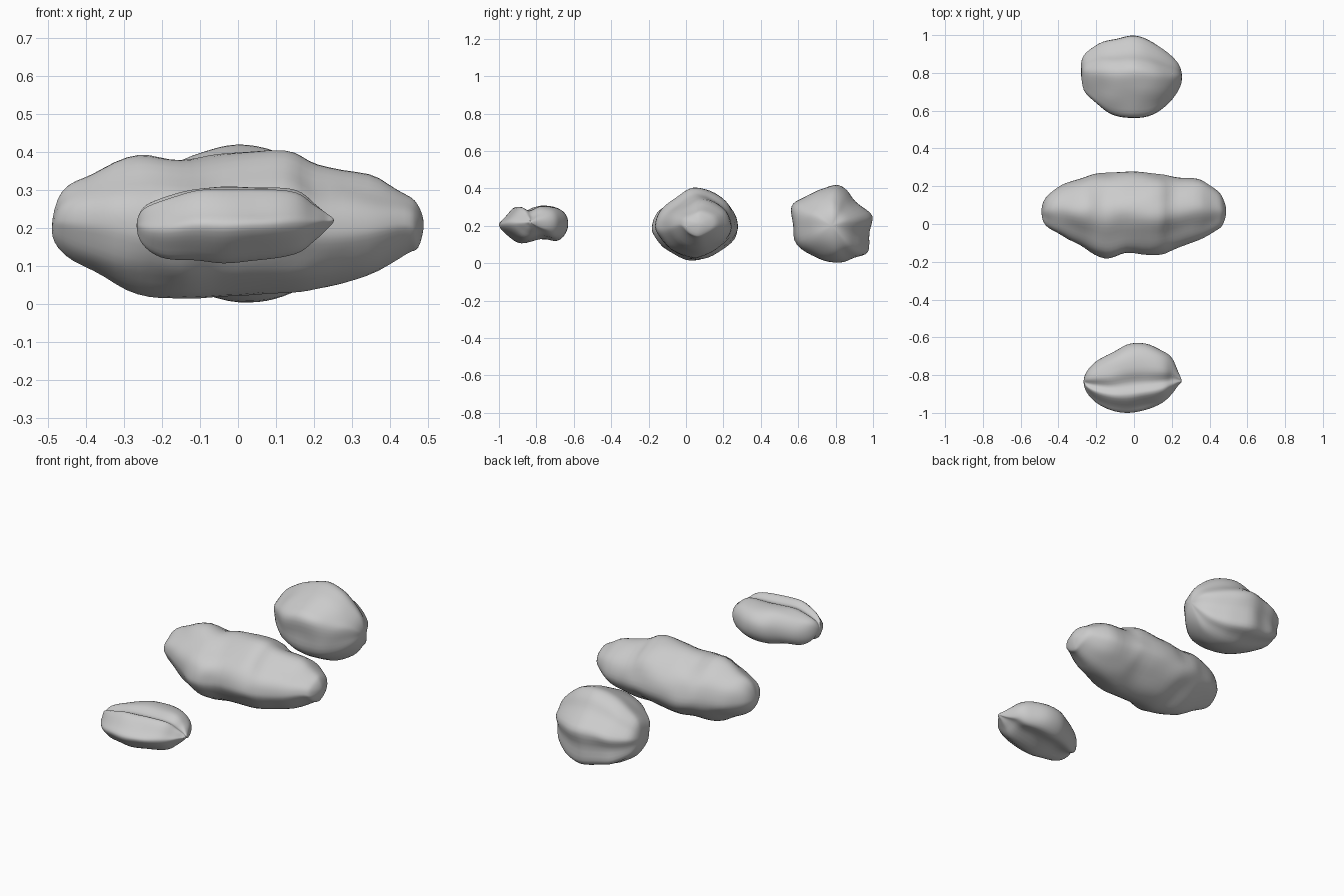
import bpy, bmesh
from mathutils import Vector, noise


def spline(a, b, c, d, t):
    # Catmull-Rom blend of four number tuples
    return [0.5 * (2 * q + (r - p) * t + (2 * p - 5 * q + 4 * r - s) * t * t
                   + (3 * q - p - 3 * r + s) * t ** 3)
            for p, q, r, s in zip(a, b, c, d)]


def closed_outline(points, steps=4):
    # Smooth closed loop, scaled to the -1..1 square
    n = len(points)
    pts = [spline(*(points[(i + k) % n] for k in (-1, 0, 1, 2)), j / steps)
           for i in range(n) for j in range(steps)]
    for axis in (0, 1):
        lo, hi = min(p[axis] for p in pts), max(p[axis] for p in pts)
        for p in pts:
            p[axis] = 2 * (p[axis] - lo) / (hi - lo) - 1
    return pts


def rock(name, outline, stations, bump, steps=4):
    # Loft the outline along x; each station is (x, y min, y max, z min, z max)
    section = closed_outline(outline)

    def phantom(s):  # mirrored station beyond a tip, makes the tip round
        return (s[0], s[2], s[1], s[4], s[3])
    st = [phantom(stations[1])] + stations + [phantom(stations[-2])]
    rows = [spline(*st[i:i + 4], j / steps)
            for i in range(len(st) - 3) for j in range(steps)][1:]
    bm = bmesh.new()

    def vert(x, y, z):
        p = Vector((x, y, z))
        return bm.verts.new(p + bump * noise.noise_vector(p * 9))
    rings = [[vert(x, (y0 + y1) / 2 + u * (y1 - y0) / 2,
                   (z0 + z1) / 2 + v * (z1 - z0) / 2) for u, v in section]
             for x, y0, y1, z0, z1 in rows]
    n = len(section)
    for a, b in zip(rings, rings[1:]):
        for i in range(n):
            bm.faces.new((a[i], a[(i + 1) % n], b[(i + 1) % n], b[i]))
    for tip, ring in ((stations[0], rings[0]), (stations[-1], rings[-1])):
        v = vert(tip[0], tip[1], tip[3])
        for i in range(n):
            bm.faces.new((v, ring[i], ring[(i + 1) % n]))
    bmesh.ops.recalc_face_normals(bm, faces=bm.faces)
    for f in bm.faces:
        f.smooth = True
    mesh = bpy.data.meshes.new(name)
    bm.to_mesh(mesh)
    bm.free()
    bpy.context.collection.objects.link(bpy.data.objects.new(name, mesh))


# Long boulder in the middle
rock("long_rock",
     [(-.19, .22), (-.16, .29), (-.08, .35), (.03, .41), (.13, .39), (.24, .31),
      (.28, .2), (.24, .12), (.14, .05), (.03, .015), (-.1, .07), (-.18, .16)],
     [(-.49, .06, .06, .21, .21), (-.465, -.01, .14, .145, .295),
      (-.38, -.065, .21, .085, .345), (-.26, -.13, .25, .025, .39),
      (-.15, -.185, .27, .015, .38), (-.04, -.158, .28, .015, .393),
      (.12, -.163, .265, .027, .405), (.21, -.135, .25, .035, .363),
      (.34, -.085, .24, .07, .34), (.44, -.035, .18, .13, .29),
      (.475, .0, .13, .15, .26), (.49, .07, .07, .21, .21)], .008)

# Flat, waisted stone in front
rock("flat_rock",
     [(-1, .2), (-.97, .24), (-.91, .3), (-.85, .28), (-.78, .305), (-.69, .29),
      (-.645, .24), (-.645, .17), (-.69, .12), (-.78, .128), (-.88, .105),
      (-.95, .145)],
     [(-.268, -.83, -.83, .205, .205), (-.25, -.89, -.78, .155, .25),
      (-.2, -.945, -.73, .12, .277), (-.12, -.985, -.685, .115, .3),
      (-.04, -.998, -.64, .107, .307), (.06, -.985, -.635, .115, .305),
      (.15, -.945, -.67, .13, .298), (.2, -.9, -.71, .165, .265),
      (.235, -.855, -.78, .195, .24), (.255, -.83, -.83, .22, .22)], .005)

# Round boulder at the back
rock("round_rock",
     [(.555, .3), (.62, .35), (.72, .4), (.8, .42), (.86, .39), (.91, .33),
      (1, .255), (.98, .16), (.975, .06), (.9, .03), (.82, .005), (.7, .03),
      (.585, .1), (.56, .2)],
     [(-.283, .81, .81, .21, .21), (-.265, .71, .89, .12, .3),
      (-.19, .63, .955, .06, .355), (-.1, .575, .98, .025, .395),
      (0, .56, .998, .005, .42), (.1, .58, .96, .01, .4),
      (.18, .635, .905, .05, .35), (.235, .705, .845, .12, .29),
      (.255, .78, .78, .2, .2)], .006)
